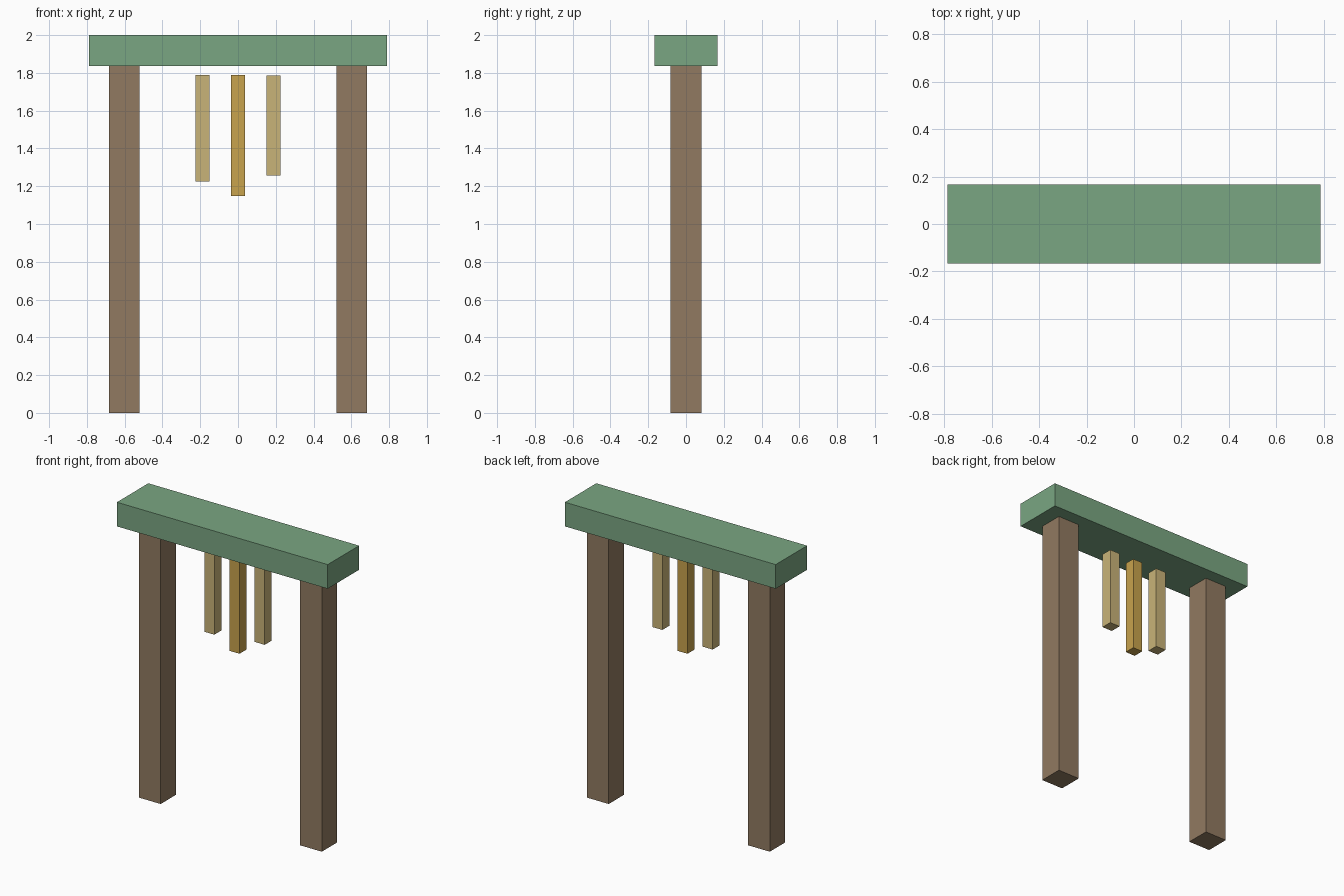
import bpy

if "Cube" in bpy.data.objects:
    bpy.data.objects.remove(bpy.data.objects["Cube"])


def material(name, rgb):
    m = bpy.data.materials.new(name)
    lin = [(c / 255 / 12.92) if c < 10 else ((c / 255 + 0.055) / 1.055) ** 2.4 for c in rgb]
    m.diffuse_color = (*lin, 1)
    m.use_nodes = True
    m.node_tree.nodes["Principled BSDF"].inputs["Base Color"].default_value = m.diffuse_color
    return m


green = material("soft_green", (122, 166, 130))
brown = material("wood_brown", (145, 122, 97))
gold = material("gold", (200, 163, 77))
pale = material("pale_gold", (201, 180, 120))


def box(name, x, width, depth, bottom, top, mat):
    bpy.ops.mesh.primitive_cube_add(size=1, location=(x, 0, (bottom + top) / 2))
    ob = bpy.context.object
    ob.name = name
    ob.scale = (width, depth, top - bottom)
    bpy.ops.object.transform_apply(location=False, rotation=False, scale=True)
    ob.data.materials.append(mat)


# Top beam
box("top_beam", 0, 1.575, 0.335, 1.837, 2.0, green)

# Square posts
for side, x in (("left", -0.602), ("right", 0.602)):
    box(side + "_post", x, 0.162, 0.162, 0, 1.837, brown)

# Hanging chimes, each a different length
box("left_chime", -0.188, 0.075, 0.075, 1.226, 1.789, pale)
box("middle_chime", 0, 0.073, 0.073, 1.147, 1.789, gold)
box("right_chime", 0.188, 0.075, 0.075, 1.258, 1.785, pale)
